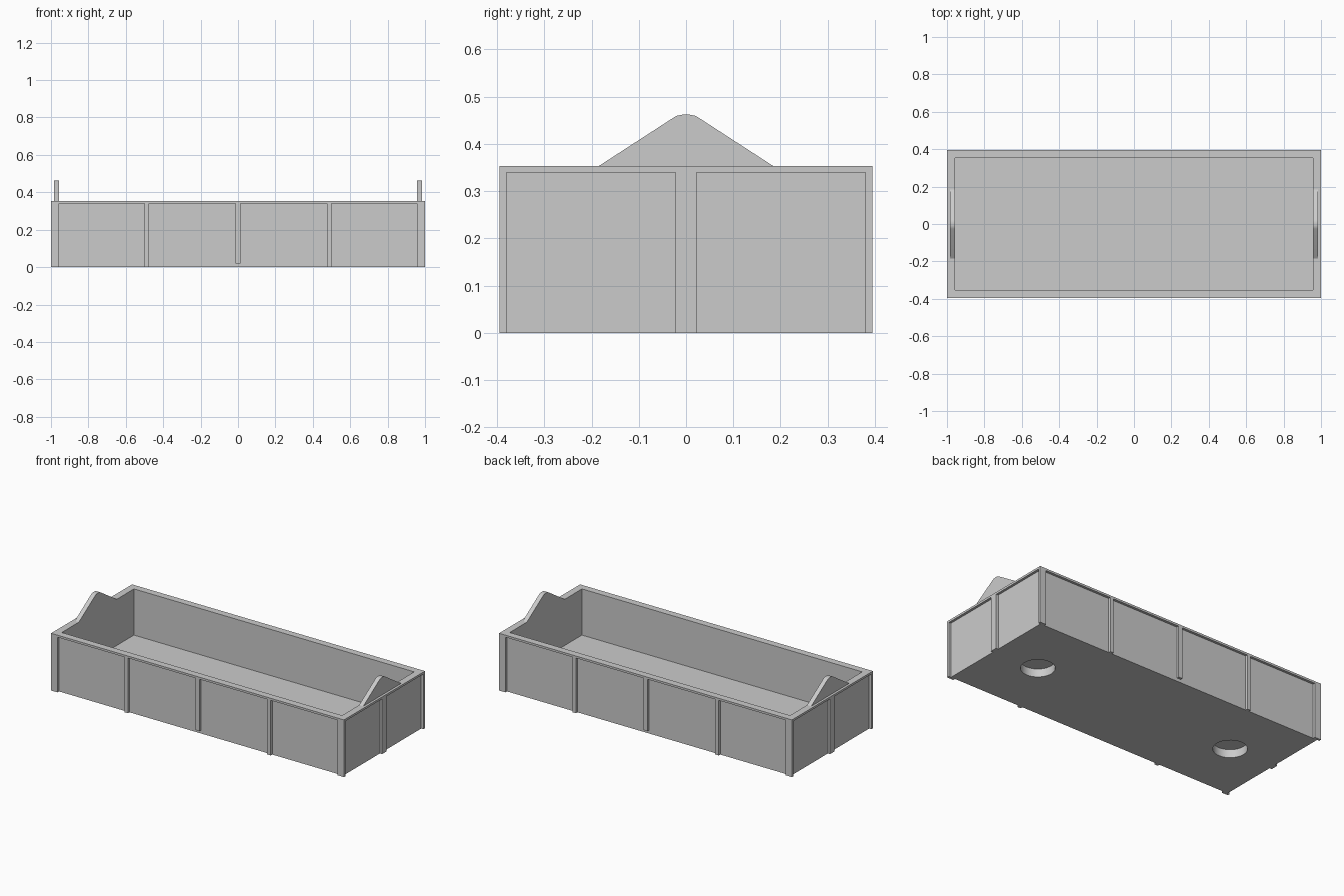
import bpy, bmesh, math

if "Cube" in bpy.data.objects:
    bpy.data.objects.remove(bpy.data.objects["Cube"])

HX, HY = 1.0, 0.395        # outer half sizes (rim and ribs)
WX, WY = 0.985, 0.38       # outer face of the recessed walls
IX, IY = 0.957, 0.352      # inner cavity
TOP, LIP, FLOOR = 0.353, 0.34, 0.068

grey = bpy.data.materials.new("plain grey")
grey.diffuse_color = (0.6, 0.6, 0.6, 1)
grey.use_nodes = True
grey.node_tree.nodes["Principled BSDF"].inputs["Base Color"].default_value = grey.diffuse_color


def finish(name, bm):
    bmesh.ops.recalc_face_normals(bm, faces=bm.faces[:])
    me = bpy.data.meshes.new(name)
    bm.to_mesh(me)
    bm.free()
    me.materials.append(grey)
    ob = bpy.data.objects.new(name, me)
    bpy.context.collection.objects.link(ob)
    return ob


def box(name, x0, x1, y0, y1, z0, z1):
    bm = bmesh.new()
    bmesh.ops.create_cube(bm, size=1)
    for v in bm.verts:
        v.co = (x1 if v.co.x > 0 else x0,
                y1 if v.co.y > 0 else y0,
                z1 if v.co.z > 0 else z0)
    return finish(name, bm)


def cylinder(name, x, r, z0, z1):
    bm = bmesh.new()
    bmesh.ops.create_cone(bm, cap_ends=True, segments=40, radius1=r, radius2=r, depth=z1 - z0)
    bmesh.ops.translate(bm, verts=bm.verts[:], vec=(x, 0, (z0 + z1) / 2))
    return finish(name, bm)


def boolean(target, tool, op):
    tool.hide_render = True
    m = target.modifiers.new(op, 'BOOLEAN')
    m.operation, m.object, m.solver = op, tool, 'EXACT'
    bpy.context.view_layer.objects.active = target
    bpy.ops.object.modifier_apply(modifier=m.name)
    bpy.data.objects.remove(tool)


def smooth(ob):
    bpy.ops.object.select_all(action='DESELECT')
    ob.select_set(True)
    bpy.context.view_layer.objects.active = ob
    bpy.ops.object.shade_smooth_by_angle(angle=math.radians(25))


# Open box with an overhanging rim and two blind holes underneath
body = box("box_body", -WX, WX, -WY, WY, 0, 0.346)
boolean(body, box("rim_slab", -HX, HX, -HY, HY, LIP, TOP), 'UNION')
boolean(body, box("cavity_cutter", -IX, IX, -IY, IY, FLOOR, 0.5), 'DIFFERENCE')
for s in (-1, 1):
    boolean(body, cylinder("hole_cutter", s * 0.685, 0.095, -0.1, 0.05), 'DIFFERENCE')
smooth(body)

# Ribs and corner posts on both long sides; the middle rib is shorter
for side, s in (("front", -1), ("back", 1)):
    y0, y1 = sorted((s * WY, s * HY))
    for i, (x, w, z) in enumerate(((-0.488, 0.012, 0), (0, 0.013, 0.02), (0.488, 0.012, 0))):
        box(f"{side}_rib_{i + 1}", x - w, x + w, y0, y1, z, LIP)
    for end, e in (("left", -1), ("right", 1)):
        x0, x1 = sorted((e * IX, e * HX))
        box(f"{side}_{end}_corner_post", x0, x1, y0, y1, 0, LIP)

# End ribs and raised end gables with rounded peaks
half = [(0.185, TOP), (0.026, 0.456), (0.018, 0.460), (0.008, 0.462)]
profile = half + [(-y, z) for y, z in reversed(half)]
for end, e in (("left", -1), ("right", 1)):
    x0, x1 = sorted((e * WX, e * HX))
    box(f"{end}_end_rib", x0, x1, -0.022, 0.022, 0, LIP)
    bm = bmesh.new()
    face = bm.faces.new([bm.verts.new((e * IX, y, z)) for y, z in profile])
    ext = bmesh.ops.extrude_face_region(bm, geom=[face])
    verts = [g for g in ext["geom"] if isinstance(g, bmesh.types.BMVert)]
    bmesh.ops.translate(bm, verts=verts, vec=(e * (WX - IX), 0, 0))
    smooth(finish(f"{end}_gable", bm))
